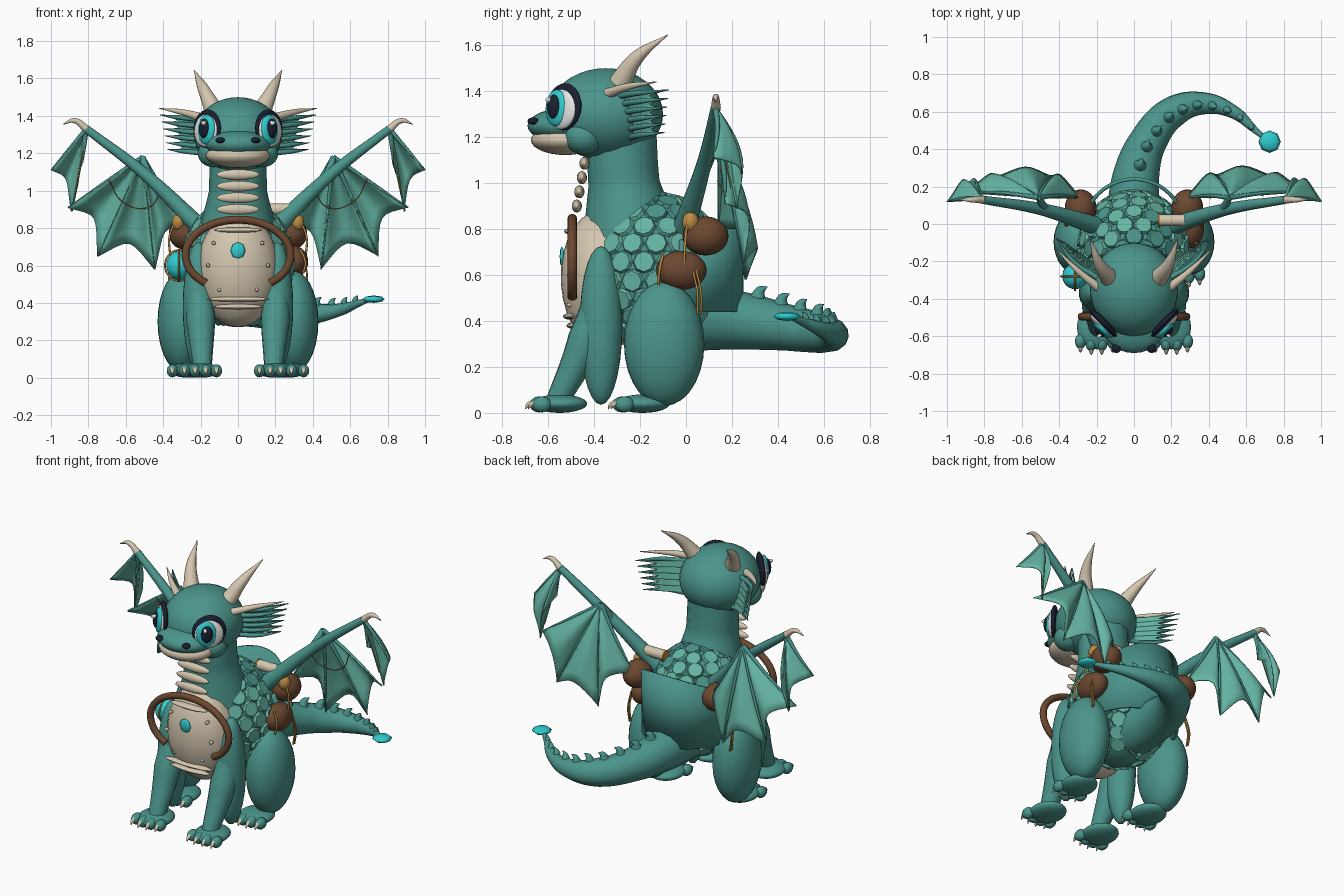
import bpy, bmesh, math, random
from mathutils import Vector, Matrix

random.seed(4)
cube = bpy.data.objects.get("Cube")
if cube:
    bpy.data.objects.remove(cube)


def make_mat(name, *rgb):
    m = bpy.data.materials.new(name)
    m.use_nodes = True
    m.diffuse_color = (*rgb, 1)
    m.node_tree.nodes["Principled BSDF"].inputs["Base Color"].default_value = (*rgb, 1)
    return m


SKIN = make_mat("teal skin", .07, .3, .26)
LIGHT = make_mat("light teal", .13, .46, .37)
CREAM = make_mat("cream horn", .66, .57, .43)
LEATHER = make_mat("brown leather", .15, .065, .03)
GOLD = make_mat("gold", .5, .26, .06)
CYAN = make_mat("cyan crystal", .03, .6, .62)
NAVY = make_mat("dark navy", .01, .014, .03)
WHITE = make_mat("eye white", .8, .8, .78)


def finish(name, bm, mats, smooth=True):
    me = bpy.data.meshes.new(name)
    bm.to_mesh(me)
    bm.free()
    for m in mats if isinstance(mats, (list, tuple)) else [mats]:
        me.materials.append(m)
    if smooth:
        me.shade_smooth()
    ob = bpy.data.objects.new(name, me)
    bpy.context.collection.objects.link(ob)
    return ob


def aim(loc, direction):
    return Matrix.Translation(loc) @ Vector(direction).to_track_quat('Z', 'Y').to_matrix().to_4x4()


def ball(name, loc, rad, mat, face=(0, 0, 1), seg=28):
    """Ellipsoid whose local z looks along face."""
    bm = bmesh.new()
    base = Matrix.Translation(loc) if face == (0, 0, 1) else aim(loc, face)
    bmesh.ops.create_uvsphere(bm, u_segments=seg, v_segments=seg // 2, radius=1,
                              matrix=base @ Matrix.Diagonal((*rad, 1)))
    return finish(name, bm, mat)


def tube(name, pts, radii, mat, closed=False):
    """Tapered sweep through points."""
    cu = bpy.data.curves.new(name, 'CURVE')
    cu.dimensions = '3D'
    cu.bevel_depth, cu.bevel_resolution, cu.use_fill_caps = 1, 4, True
    sp = cu.splines.new('BEZIER')
    sp.resolution_u, sp.use_cyclic_u = 8, closed
    sp.bezier_points.add(len(pts) - 1)
    for i, (b, p) in enumerate(zip(sp.bezier_points, pts)):
        b.co = p
        b.radius = radii[i] if isinstance(radii, (list, tuple)) else radii
        b.handle_left_type = b.handle_right_type = 'AUTO'
    tmp = bpy.data.objects.new(name, cu)
    bpy.context.collection.objects.link(tmp)
    bpy.context.view_layer.update()
    me = bpy.data.meshes.new_from_object(tmp.evaluated_get(bpy.context.evaluated_depsgraph_get()))
    bpy.data.objects.remove(tmp)
    me.name = name
    me.materials.clear()
    me.materials.append(mat)
    me.shade_smooth()
    ob = bpy.data.objects.new(name, me)
    bpy.context.collection.objects.link(ob)


def web(name, rib_a, rib_b, mat, scallop=.18, billow=.04, n=8):
    """Membrane stretched between two ribs with a scalloped free edge."""
    bm = bmesh.new()
    rows = []
    for i in range(n + 1):
        row = []
        for j in range(n + 1):
            v, wave = j / n, math.sin(math.pi * j / n)
            u = i / n * (1 - scallop * wave)
            p = Vector(rib_a[0]).lerp(Vector(rib_a[1]), u).lerp(
                Vector(rib_b[0]).lerp(Vector(rib_b[1]), u), v)
            row.append(bm.verts.new(p + Vector((0, billow * wave * math.sin(2.2 * u), 0))))
        rows.append(row)
    for r0, r1 in zip(rows, rows[1:]):
        for j in range(n):
            bm.faces.new((r0[j], r0[j + 1], r1[j + 1], r1[j]))
    bmesh.ops.remove_doubles(bm, verts=bm.verts, dist=1e-5)
    finish(name, bm, mat).modifiers.new("thickness", 'SOLIDIFY').thickness = .006


# Torso, neck and belly
BODY, BR = Vector((0, -.13, .61)), Vector((.29, .3, .34))
ball("torso", BODY, BR, SKIN, seg=40)
tube("neck", [(0, -.24, .78), (0, -.27, 1.0), (0, -.28, 1.24)], [.21, .155, .15], SKIN)
ball("belly_plate", (0, -.36, .575), (.22, .185, .305), CREAM, (0, -.06, 1))
for z, w, y in ((.79, .13, -.5), (.42, .17, -.505), (.38, .14, -.49)):
    ball("belly_ridge", (0, y, z), (w, .03, .014), CREAM)
for i in range(4):
    ball("throat_scute", (0, -.475 + .011 * i, .9 + .062 * i), (.115, .022, .028), CREAM)
for s in (1, -1):
    for x, z in ((.13, .72), (.16, .6), (.1, .47)):
        ball("belly_bump", (s * x, -.5, z), (.011, .02, .011), CREAM, seg=8)
ball("chest_gem", (0, -.54, .68), (.04, .01, .045), CYAN, seg=8)

# Overlapping body scales
bm = bmesh.new()
for k in range(11):
    th = math.radians(12 + 14 * k)
    count = max(4, int(math.tau * .295 * math.sin(th) / .098))
    for j in range(count):
        ph = math.tau * (j + .5 * (k % 2)) / count
        d = Vector((math.sin(th) * math.cos(ph), math.sin(th) * math.sin(ph), math.cos(th)))
        if d.y < -.8:
            continue
        normal = Vector([d[i] / BR[i] for i in range(3)])
        old = set(bm.faces)
        bmesh.ops.create_cone(bm, cap_ends=True, segments=8, radius1=.054, radius2=.044, depth=.024,
                              matrix=aim(BODY + d * BR, normal))
        tint = 0 if d.z > .5 and random.random() < .4 else 1
        for f in set(bm.faces) - old:
            f.material_index = tint
finish("body_scales", bm, [SKIN, LIGHT], smooth=False)

# Back drape, highest along the spine
bm = bmesh.new()
arc = [math.pi * i / 24 for i in range(25)]
low, high = [[bm.verts.new((.28 * math.cos(a), -.03 + .28 * math.sin(a), z + lift * math.sin(a))) for a in arc]
             for z, lift in ((.44, 0), (.75, .14))]
for i in range(24):
    bm.faces.new((low[i], low[i + 1], high[i + 1], high[i]))
finish("back_drape", bm, SKIN).modifiers.new("thickness", 'SOLIDIFY').thickness = .02

# Head
ball("head", (0, -.35, 1.3), (.235, .25, .2), SKIN, seg=40)
ball("snout", (0, -.53, 1.25), (.175, .16, .075), SKIN)
ball("lower_jaw", (0, -.525, 1.188), (.173, .15, .066), CREAM)

for s in (1, -1):
    def at(x, y, z):
        return Vector((s * x, y, z))

    # Eyes
    ball("cheek", at(.13, -.445, 1.2), (.085, .085, .075), SKIN)
    look = Vector((s * .72, -.7, .06)).normalized()
    side = Vector((-s * .7, -.72, 0))
    eye = at(.165, -.53, 1.33)
    for name, out, across, up, slide, rise, mat in (
            ("eye_rim", 0, .102, .103, 0, .002, NAVY), ("eyeball", .014, .086, .088, .004, -.01, WHITE),
            ("iris", .027, .06, .08, .022, -.004, CYAN), ("pupil", .041, .036, .053, .022, 0, NAVY),
            ("eye_glint", .055, .01, .013, .035, .028, WHITE)):
        ball(name, eye + look * out + side * slide + Vector((0, 0, rise)), (across, up, .024), mat, look)
    ball("nostril", at(.095, -.665, 1.27), (.026, .025, .016), NAVY, seg=12)

    # Horns and ear fins
    tube("horn", [at(.13, -.29, 1.43), at(.185, -.215, 1.545), at(.235, -.08, 1.645)], [.05, .031, .002], CREAM)
    tube("cheek_horn", [at(.19, -.34, 1.39), at(.3, -.25, 1.42), at(.42, -.13, 1.44)], [.024, .016, .002], CREAM)
    ribs = [(at(.19 - .006 * i, -.29 + .01 * i, 1.38 - .036 * i),
             at(.415 - .008 * i, -.075 - .004 * i, 1.405 - .037 * i)) for i in range(6)]
    for a, b in ribs:
        tube("fin_rib", [a, a.lerp(b, .5) + at(.02, -.02, 0), b], [.015, .012, .002], SKIN)
    for ra, rb in zip(ribs, ribs[1:]):
        web("ear_fin", ra, rb, LIGHT, .4, 0, 6)

    # Legs
    ball("foreleg", at(.21, -.37, .38), (.085, .093, .345), SKIN)
    tube("shin", [at(.21, -.37, .58), at(.2, -.435, .32), at(.19, -.56, .05)], [.05, .08, .05], SKIN)
    ball("thigh", at(.3, -.095, .3), (.13, .175, .27), SKIN)
    for x, y in ((.2, -.55), (.265, -.19)):
        ball("foot", at(x, y, .04), (.105, .12, .04), SKIN)
        for i in range(4):
            tx, ty = x - .085 + .057 * i, y - .095 + .012 * abs(i - 1.5)
            ball("toe", at(tx, ty, .037), (.031, .042, .035), SKIN, seg=14)
            tube("claw", [at(tx, ty - .025, .045), at(tx, ty - .048, .035), at(tx, ty - .06, .016)],
                 [.014, .01, .001], CREAM)

    # Wings
    wrist, apex = at(.81, .13, 1.33), at(.51, .14, 1.18)
    tube("wing_arm", [at(.2, -.01, .8), at(.5, .08, 1.09), wrist], [.05, .032, .022], SKIN)
    tube("wing_claw", [wrist, at(.875, .13, 1.375), at(.935, .13, 1.355)], [.021, .014, .002], CREAM)
    tube("wing_spur", [at(.48, .08, 1.07), apex], [.03, .014], SKIN)
    fan = [at(.91, .17, .91), at(.75, .25, .65), at(.445, .26, .58), at(.28, .14, .8)]
    tip = [at(1.0, .12, 1.11), at(.89, .22, .89), at(.83, .14, 1.15)]
    for root, ends in ((apex, fan), (wrist, tip)):
        for e in ends:
            tube("wing_finger", [root, root.lerp(e, .5) + Vector((0, .012, 0)), e], [.013, .009, .003], SKIN)
        for a, b in zip(ends, ends[1:]):
            web("wing_membrane", (root, a), (root, b), LIGHT, .18, .075)
    tube("wing_vein", [apex.lerp(e, .45) - Vector((0, .003, 0)) for e in fan], .003, GOLD)
    tube("wing_vein", [wrist.lerp(tip[1], t) - Vector((0, .006, 0)) for t in (.2, .5, .8)], .003, GOLD)

    # Saddlebags with ties
    ball("upper_bag", at(.285, .085, .77), (.085, .1, .085), LEATHER)
    ball("bag_buckle", at(.32, .02, .83), (.035, .037, .045), GOLD, seg=14)
    tube("bag_strap", [at(.27, .02, .9), at(.36, .0, .78), at(.36, -.01, .62)], .006, GOLD)
    for y in (.05, .065):
        tube("hanging_cord", [at(.36, y - .02, .62), at(.37, y, .52), at(.36, y, .43)], .005, GOLD)

ball("lower_bag", (.3, -.02, .62), (.075, .11, .085), LEATHER)
tube("bag_band", [(.35, -.12, .56), (.36, -.115, .62), (.33, -.1, .69)], .006, GOLD)

# Crystal orb in a gold cage
orb = Vector((-.315, -.28, .6))
ball("crystal_orb", orb, (.068, .068, .076), CYAN)
ring = [(math.cos(a) * .075, math.sin(a) * .082) for a in (math.tau * i / 10 for i in range(10))]
for axis in (Vector((0, 1, 0)), Vector((1, 0, 0))):
    tube("orb_cage", [orb + axis * p + Vector((0, 0, q)) for p, q in ring], .005, GOLD, True)

# Scroll
tube("scroll", [(.13, .02, .9), (.23, .02, .9), (.33, .02, .9)], .032, CREAM)
tube("scroll_band", [(.128, .02, .9), (.138, .02, .9)], .035, GOLD)

# Chest harness
angles = [math.radians(-52 + 284 * i / 16) for i in range(17)]
tube("chest_harness", [(.28 * math.cos(a), -.495, .655 + .19 * math.sin(a)) for a in angles], .021, LEATHER)

# Tail with spines and crystal tip
path = [Vector(p) for p in ((0, .02, .42), (.01, .25, .4), (.08, .45, .37), (.21, .6, .345),
                            (.37, .645, .34), (.53, .6, .36), (.65, .5, .4), (.71, .45, .42))]
radii = [.15, .125, .1, .085, .06, .036, .018, .01]
tube("tail", path, radii, SKIN)
for i in range(1, 6):
    for t in (.3, .8):
        p, r = path[i].lerp(path[i + 1], t), radii[i] * (1 - t) + radii[i + 1] * t
        h = .015 + .28 * r
        along = (path[i + 1] - path[i]).normalized() * h
        tube("tail_spine", [p + Vector((0, 0, r * .85)), p + along * .3 + Vector((0, 0, r + h * .5)),
                            p + along + Vector((0, 0, r + h))], [.014 + r * .2, .009 + r * .12, .001], SKIN)
ball("tail_crystal", (.725, .44, .42), (.06, .06, .02), CYAN, seg=8)
